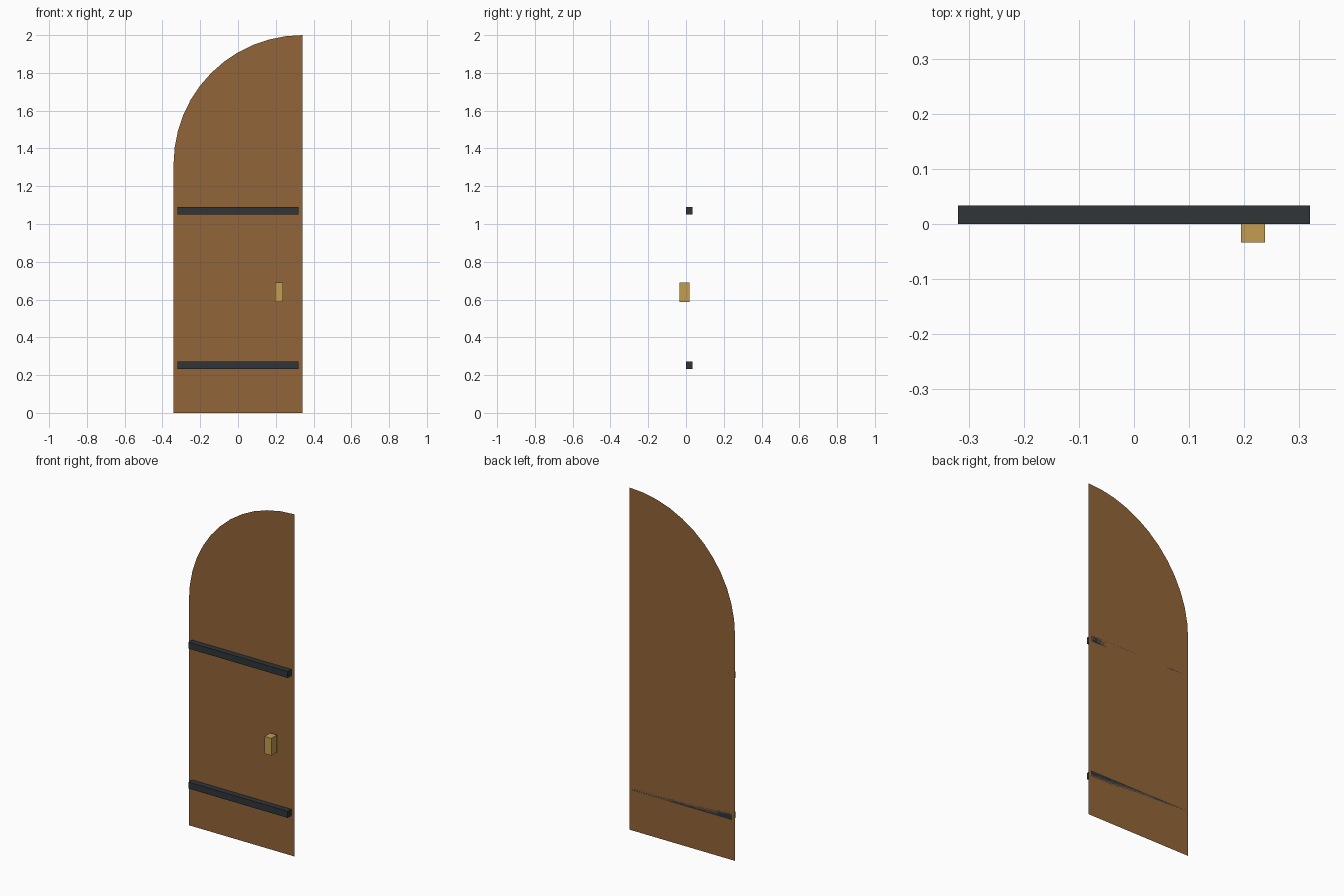
import bpy, bmesh, math

if "Cube" in bpy.data.objects:
    bpy.data.objects.remove(bpy.data.objects["Cube"])

HALF_W = 0.341          # half the door width
BACK_Y = 0.034          # plane of the door leaf
HEIGHT = 2.0


def material(name, color):
    m = bpy.data.materials.new(name)
    m.diffuse_color = (*color, 1)
    m.use_nodes = True
    m.node_tree.nodes["Principled BSDF"].inputs["Base Color"].default_value = m.diffuse_color
    return m


def finish(name, bm, mat):
    mesh = bpy.data.meshes.new(name)
    bm.to_mesh(mesh)
    bm.free()
    mesh.materials.append(mat)
    ob = bpy.data.objects.new(name, mesh)
    bpy.context.collection.objects.link(ob)
    return ob


def box(name, lo, hi, mat):
    bm = bmesh.new()
    bmesh.ops.create_cube(bm, size=1)
    for v in bm.verts:
        v.co = [(a + b) / 2 + c * (b - a) for a, b, c in zip(lo, hi, v.co)]
    return finish(name, bm, mat)


wood = material("wood", (0.29, 0.13, 0.04))
iron = material("iron", (0.03, 0.035, 0.04))
brass = material("brass", (0.55, 0.34, 0.08))

# Door leaf: a thin sheet whose top is a quarter circle
radius = 2 * HALF_W
steps = 12
outline = [(-HALF_W, 0), (HALF_W, 0)]
for i in range(steps + 1):
    a = math.pi / 2 * (1 + i / steps)
    outline.append((HALF_W + radius * math.cos(a),
                    HEIGHT - radius + radius * math.sin(a)))
bm = bmesh.new()
bm.faces.new([bm.verts.new((x, BACK_Y, z)) for x, z in outline])
finish("door_leaf", bm, wood)

# Iron straps across the front
for name, z in (("lower_strap", 0.252), ("upper_strap", 1.07)):
    box(name, (-0.321, 0.0, z - 0.019), (0.321, BACK_Y, z + 0.019), iron)

# Handle block standing in front of the leaf
box("handle", (0.195, -0.034, 0.588), (0.239, 0.018, 0.689), brass)
